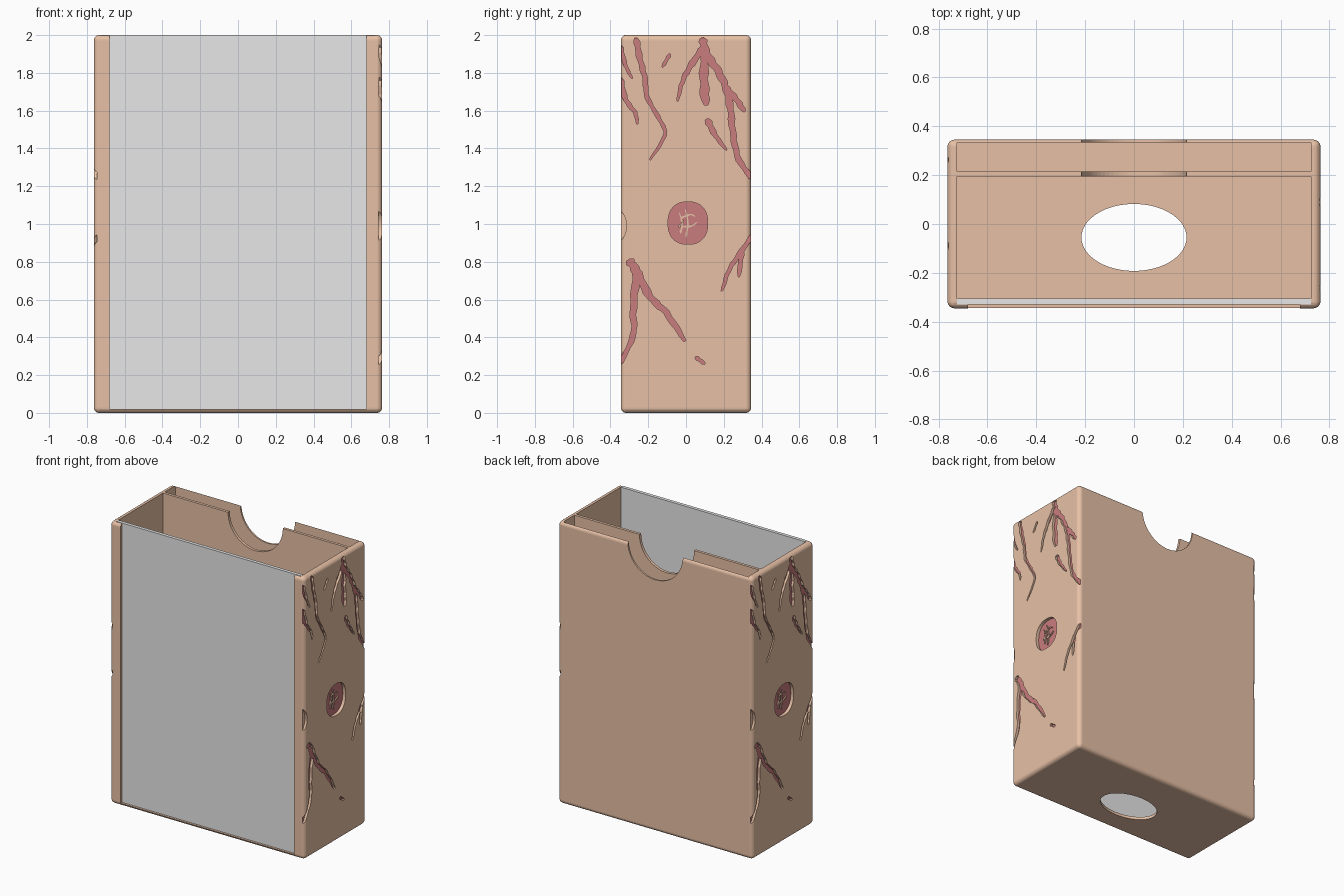
import bpy, bmesh, math
from mathutils import Vector

if "Cube" in bpy.data.objects:
    bpy.data.objects.remove(bpy.data.objects["Cube"], do_unlink=True)


def material(name, rgb):
    m = bpy.data.materials.new(name)
    m.use_nodes = True
    m.diffuse_color = (*rgb, 1)
    m.node_tree.nodes["Principled BSDF"].inputs["Base Color"].default_value = (*rgb, 1)
    return m


TAN = material("warm tan", (0.8, 0.53, 0.38))
ROSE = material("dusty rose", (0.59, 0.2, 0.21))
GREY = material("light grey", (0.8, 0.8, 0.8))


def make(name, bm, mats):
    bmesh.ops.recalc_face_normals(bm, faces=bm.faces)
    me = bpy.data.meshes.new(name)
    bm.to_mesh(me)
    bm.free()
    for m in mats:
        me.materials.append(m)
    ob = bpy.data.objects.new(name, me)
    bpy.context.collection.objects.link(ob)
    return ob


def box(name, lo, hi, mats, bevel=0):
    lo, hi = Vector(lo), Vector(hi)
    bm = bmesh.new()
    bmesh.ops.create_cube(bm, size=1)
    for v in bm.verts:
        v.co = (lo + hi) / 2 + v.co * (hi - lo)
    if bevel:
        bmesh.ops.bevel(bm, geom=bm.edges[:], offset=bevel, segments=6,
                        profile=0.5, affect='EDGES')
    return make(name, bm, mats)


def prism(name, outline, to3d, near, far, mats, near_index=0):
    """Extrude a 2D outline between two depths; near face may be painted."""
    bm = bmesh.new()
    a = [bm.verts.new(to3d(p, near)) for p in outline]
    b = [bm.verts.new(to3d(p, far)) for p in outline]
    bm.faces.new(a).material_index = near_index
    bm.faces.new(b)
    for i in range(len(a)):
        j = (i + 1) % len(a)
        bm.faces.new((a[i], a[j], b[j], b[i]))
    return make(name, bm, mats)


def ellipse(cx, cy, rx, ry, power=1.0, n=64):
    pts = []
    for i in range(n):
        c, s = math.cos(math.tau * i / n), math.sin(math.tau * i / n)
        pts.append((cx + rx * math.copysign(abs(c) ** power, c),
                    cy + ry * math.copysign(abs(s) ** power, s)))
    return pts


def strand(points, w0, w1, steps=5):
    """Outline of a wavy tapering vein through the given points."""
    p = [Vector(q) for q in points]
    p = [2 * p[0] - p[1]] + p + [2 * p[-1] - p[-2]]
    path = []
    for i in range(1, len(p) - 2):
        for k in range(steps):
            t = k / steps
            path.append(0.5 * (2 * p[i] + (p[i + 1] - p[i - 1]) * t
                        + (2 * p[i - 1] - 5 * p[i] + 4 * p[i + 1] - p[i + 2]) * t ** 2
                        + (3 * p[i] - p[i - 1] - 3 * p[i + 1] + p[i + 2]) * t ** 3))
    path.append(p[-2])
    left, right, n = [], [], len(path) - 1
    for i, q in enumerate(path):
        d = (path[min(i + 1, n)] - path[max(i - 1, 0)]).normalized()
        side = Vector((-d.y, d.x))
        w = (w0 + (w1 - w0) * i / n) / 2 * (0.45 if i in (0, n) else 1)
        left.append(q + side * w * (1 + 0.22 * math.sin(i * 2.1)))
        right.append(q - side * w * (1 + 0.22 * math.sin(i * 1.7 + 1)))
    return left + right[::-1]


def cut(target, cutter):
    mod = target.modifiers.new("cut", 'BOOLEAN')
    mod.operation, mod.solver, mod.object = 'DIFFERENCE', 'EXACT', cutter
    dg = bpy.context.evaluated_depsgraph_get()
    me = bpy.data.meshes.new_from_object(target.evaluated_get(dg))
    target.modifiers.clear()
    target.data = me
    bpy.data.objects.remove(cutter, do_unlink=True)


# Case: rounded block with two compartments and an open front
BODY = [TAN, ROSE]
X, Y, FLOOR = 0.763, 0.345, 0.02
case = box("case", (-X, -Y, 0), (X, Y, 2), BODY, 0.028)
cut(case, box("front_cavity", (-0.725, -0.33, FLOOR), (0.725, 0.195, 2.2), BODY))
cut(case, box("back_cavity", (-0.725, 0.215, FLOOR), (0.725, 0.333, 2.2), BODY))
cut(case, box("window", (-0.68, -0.5, FLOOR), (0.68, -0.25, 2.2), BODY))

# Thumb notch through divider and back wall, oval hole through the floor
cut(case, prism("notch", ellipse(0, 2, 0.215, 0.215),
                lambda p, d: (p[0], d, p[1]), 0.1, 0.5, BODY))
cut(case, prism("floor_hole", ellipse(0, -0.055, 0.215, 0.137),
                lambda p, d: (p[0], p[1], d), -0.1, 0.1, BODY))

# Carved veins: start width, end width, path (y, z)
VEINS = [
    (0.03, 0.012, [(-.265, 1.985), (-.243, 1.87), (-.217, 1.77), (-.205, 1.67),
                   (-.138, 1.55), (-.112, 1.47), (-.19, 1.34)]),
    (0.025, 0.01, [(-.35, 1.95), (-.32, 1.84), (-.285, 1.77)]),
    (0.03, 0.012, [(-.352, 1.78), (-.32, 1.66), (-.27, 1.59), (-.257, 1.53)]),
    (0.02, 0.012, [(-.085, 1.9), (-.125, 1.83)]),
    (0.04, 0.025, [(.085, 1.985), (.11, 1.9), (.17, 1.81), (.215, 1.71),
                   (.235, 1.61), (.25, 1.47), (.28, 1.34), (.36, 1.23)]),
    (0.035, 0.012, [(.095, 1.94), (.02, 1.83), (-.02, 1.75), (-.045, 1.65)]),
    (0.04, 0.045, [(.1, 1.92), (.095, 1.77), (.105, 1.63)]),
    (0.03, 0.025, [(.205, 1.73), (.265, 1.66), (.31, 1.595)]),
    (0.035, 0.012, [(.11, 1.555), (.155, 1.47), (.215, 1.39)]),
    (0.025, 0.015, [(.36, .95), (.275, .83), (.225, .75), (.19, .645)]),
    (0.03, 0.015, [(.295, .87), (.28, .72)]),
    (0.045, 0.02, [(-.305, .81), (-.265, .74), (-.28, .55), (-.28, .41), (-.36, .24)]),
    (0.04, 0.025, [(-.27, .77), (-.19, .615), (-.105, .53), (-.005, .38)]),
    (0.02, 0.015, [(.05, .295), (.1, .26)]),
]
# Raised marks inside the medallion
MARKS = [
    [(-.03, .95), (-.02, 1.0), (-.035, 1.06)],
    [(.0, .93), (.01, 1.01), (-.005, 1.08)],
    [(-.03, 1.03), (.02, 1.05), (.05, 1.04)],
    [(-.015, .985), (.03, .99), (.06, 1.01)],
    [(-.04, .98), (-.01, 1.02)],
]

for sign, side in ((1, "left"), (-1, "right")):
    def place(p, d):
        return (sign * d, sign * p[0], p[1])
    for i, (w0, w1, path) in enumerate(VEINS):
        cut(case, prism("vein", strand(path, w0, w1), place,
                        X - 0.016 - i * 0.0002, 0.9, BODY, 1))
    cut(case, prism("medallion", ellipse(.01, 1.005, .105, .112, 0.85), place,
                    X - 0.022, 0.9, BODY, 1))
    # Partial round hollow at the corner
    cut(case, prism("corner_hollow", ellipse(-.415, .99, .1, .11), place,
                    X - 0.018, 0.9, BODY))
    for i, path in enumerate(MARKS):
        prism(f"{side}_medallion_mark_{i + 1}", strand(path, 0.011, 0.006), place,
              X - 0.024, X - 0.015 + i * 0.0003, [TAN])

# Sliding front panel
box("front_panel", (-0.724, -0.329, FLOOR + 0.0005), (0.724, -0.305, 2), [GREY])
